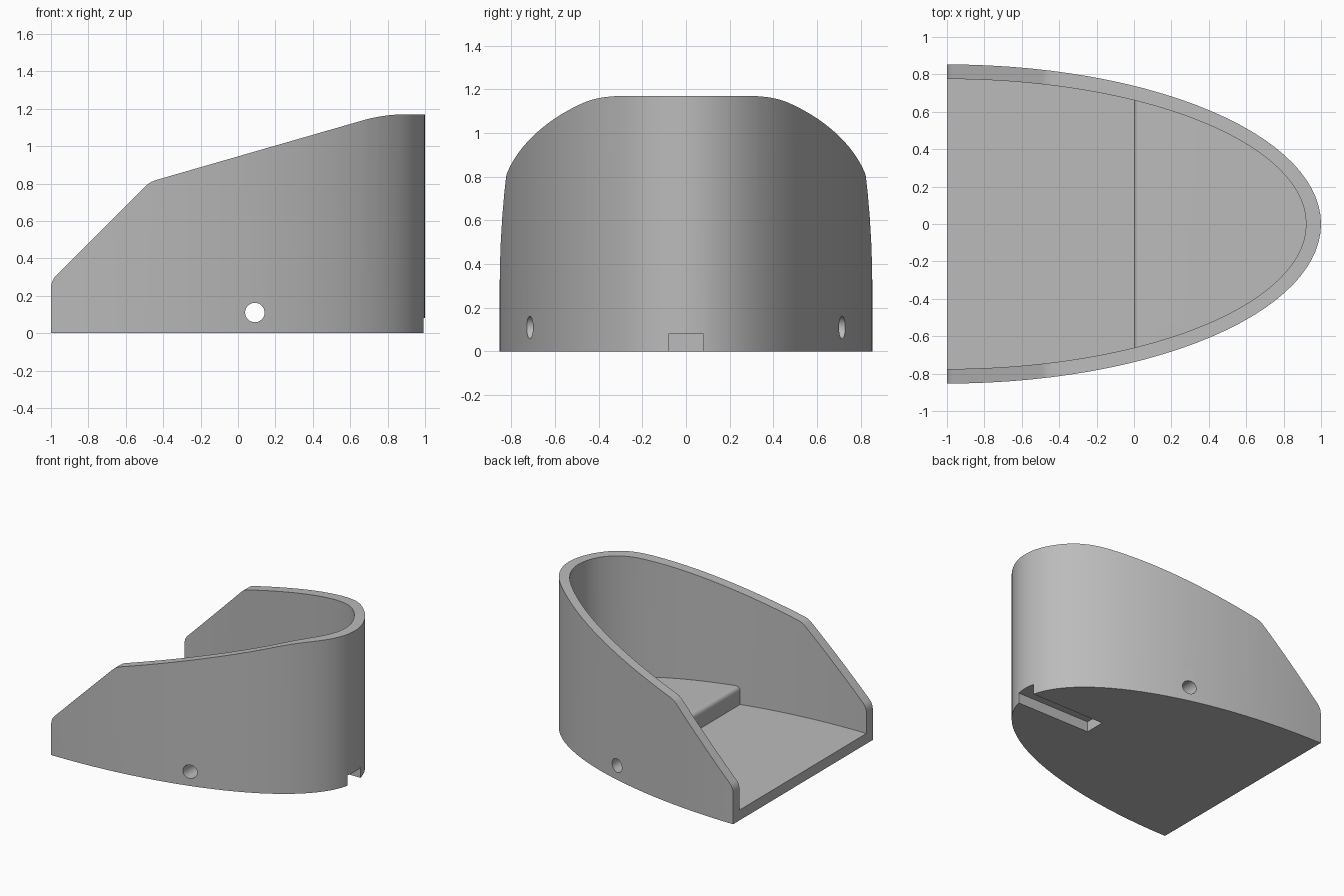
import bpy, bmesh, math
from mathutils import Vector

if "Cube" in bpy.data.objects:
    bpy.data.objects.remove(bpy.data.objects["Cube"], do_unlink=True)

grey = bpy.data.materials.new("plain grey")
grey.use_nodes = True
colour = (0.5, 0.5, 0.5, 1)
grey.diffuse_color = colour
grey.node_tree.nodes["Principled BSDF"].inputs["Base Color"].default_value = colour


def prism(name, points, push):
    """Closed solid from a flat outline pushed along a vector."""
    bm = bmesh.new()
    face = bm.faces.new([bm.verts.new(p) for p in points])
    ext = bmesh.ops.extrude_face_region(bm, geom=[face])
    moved = [g for g in ext["geom"] if isinstance(g, bmesh.types.BMVert)]
    bmesh.ops.translate(bm, verts=moved, vec=push)
    bmesh.ops.recalc_face_normals(bm, faces=bm.faces)
    mesh = bpy.data.meshes.new(name)
    bm.to_mesh(mesh)
    bm.free()
    obj = bpy.data.objects.new(name, mesh)
    bpy.context.scene.collection.objects.link(obj)
    mesh.materials.append(grey)
    return obj


def half_ellipse(name, a, b, low, high, steps=56):
    """Upright half ellipse centred on the open end, run past it a little."""
    pts = [(-1.1, -b, low)]
    for i in range(steps + 1):
        t = math.pi * (i / steps - 0.5)
        pts.append((-1 + a * math.cos(t), b * math.sin(t), low))
    pts.append((-1.1, b, low))
    return prism(name, pts, (0, 0, high - low))


def side_profile(name, corners, half_width, steps=8):
    """Side outline from (x, z, rounding length) corners, spread across y."""
    pts = []
    for i, (x, z, r) in enumerate(corners):
        c = Vector((x, z))
        if not r:
            pts.append(c)
            continue
        before = Vector(corners[i - 1][:2])
        after = Vector(corners[(i + 1) % len(corners)][:2])
        p = c + (before - c).normalized() * r
        q = c + (after - c).normalized() * r
        for k in range(steps + 1):
            t = k / steps
            pts.append(p * (1 - t) ** 2 + c * 2 * t * (1 - t) + q * t * t)
    return prism(name, [(p.x, -half_width, p.y) for p in pts], (0, 2 * half_width, 0))


def combine(obj, tool, operation):
    """Apply a boolean and discard the tool."""
    mod = obj.modifiers.new(operation, "BOOLEAN")
    mod.operation, mod.object, mod.solver = operation, tool, "EXACT"
    bpy.context.view_layer.update()
    graph = bpy.context.evaluated_depsgraph_get()
    mesh = bpy.data.meshes.new_from_object(obj.evaluated_get(graph))
    obj.modifiers.clear()
    obj.data = mesh
    bpy.data.objects.remove(tool, do_unlink=True)


# Outer body: sloped side outline trimmed to the half ellipse
body = side_profile("curved_scoop_shell", [
    (-1, 0, 0), (-1, 0.28, 0.04), (-0.471, 0.809, 0.035),
    (0.78, 1.17, 0.12), (1.1, 1.17, 0), (1.1, 0, 0)], 1)
combine(body, half_ellipse("outer_trim", 2, 0.853, -0.1, 1.4), "INTERSECT")

# Cavity: flat floor with a raised, rounded step
cavity = side_profile("cavity", [
    (-1.2, 0.08, 0), (0, 0.08, 0), (0, 0.22, 0.04),
    (1.1, 0.22, 0), (1.1, 1.3, 0), (-1.2, 1.3, 0)], 1)
combine(cavity, half_ellipse("inner_trim", 1.92, 0.775, -0.1, 1.5), "INTERSECT")
combine(body, cavity, "DIFFERENCE")

# Cross hole through the step
ring = [(0.09 + 0.052 * math.cos(math.tau * i / 32), -1,
         0.11 + 0.052 * math.sin(math.tau * i / 32)) for i in range(32)]
combine(body, prism("cross_hole", ring, (0, 2, 0)), "DIFFERENCE")

# Slot under the closed end
slot = [(0.36, -0.08, -0.1), (1.1, -0.08, -0.1), (1.1, 0.08, -0.1), (0.36, 0.08, -0.1)]
combine(body, prism("cable_slot", slot, (0, 0, 0.18)), "DIFFERENCE")

bpy.ops.object.select_all(action="DESELECT")
body.select_set(True)
bpy.context.view_layer.objects.active = body
bpy.ops.object.shade_smooth_by_angle(angle=math.radians(25))
